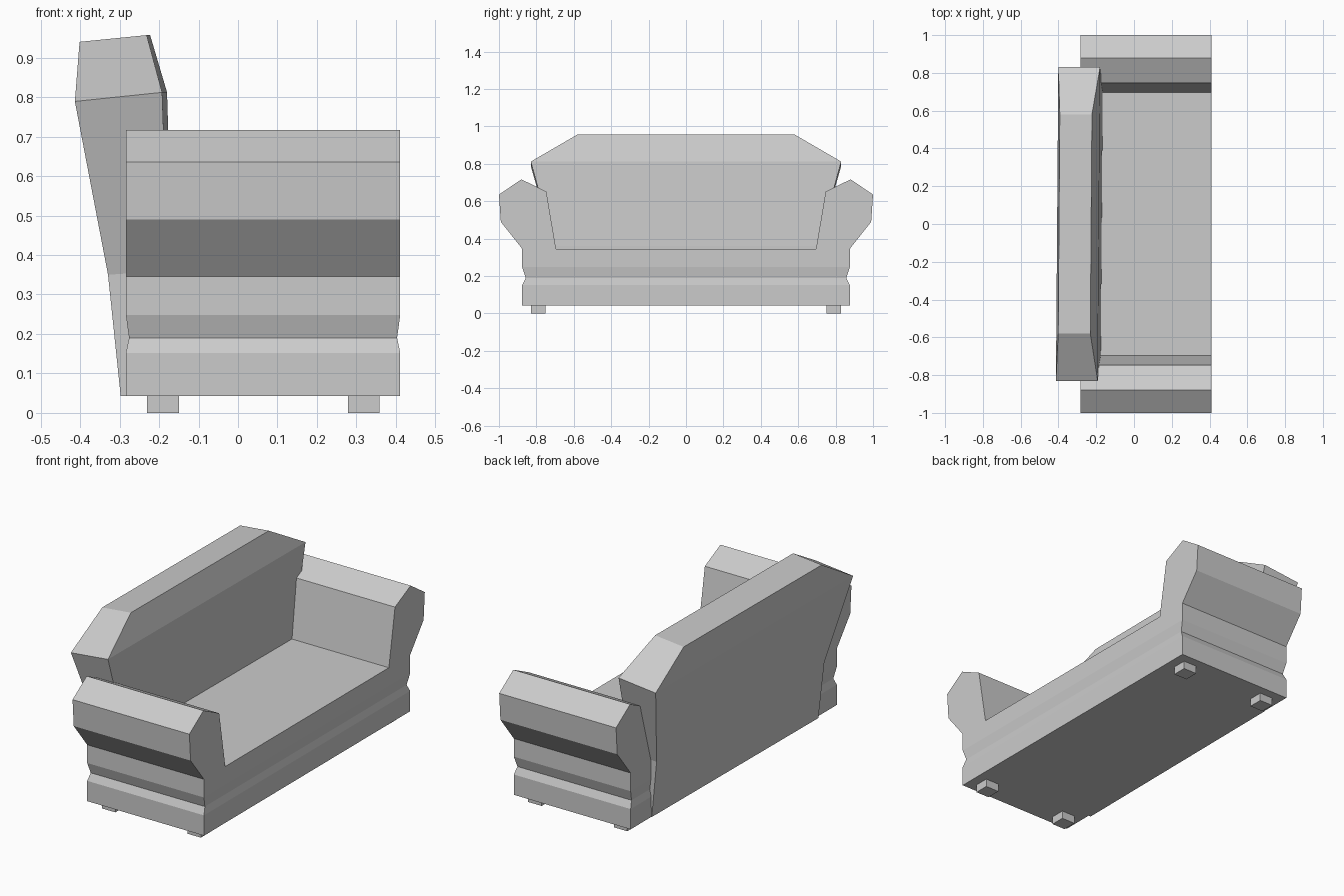
import bpy
import bmesh

if "Cube" in bpy.data.objects:
    bpy.data.objects.remove(bpy.data.objects["Cube"])


def loft(name, rings):
    """Join equal-sized rings of points with flat faces and cap both ends."""
    bm = bmesh.new()
    loops = [[bm.verts.new(p) for p in ring] for ring in rings]
    n = len(loops[0])
    for a, b in zip(loops, loops[1:]):
        for i in range(n):
            j = (i + 1) % n
            bm.faces.new((a[i], a[j], b[j], b[i]))
    bm.faces.new(loops[0])
    bm.faces.new(loops[-1])
    bmesh.ops.recalc_face_normals(bm, faces=bm.faces[:])
    mesh = bpy.data.meshes.new(name)
    bm.to_mesh(mesh)
    bm.free()
    obj = bpy.data.objects.new(name, mesh)
    bpy.context.collection.objects.link(obj)
    return obj


def mirror_y(obj):
    mod = obj.modifiers.new("Mirror", 'MIRROR')
    mod.use_axis = (False, True, False)


def rect(x0, x1, y0, y1, z):
    return [(x0, y0, z), (x1, y0, z), (x1, y1, z), (x0, y1, z)]


X0, X1 = -0.284, 0.411

# Seat base with a shallow groove around it: (height, x inset, half width)
levels = [(0.043, 0, 0.876), (0.152, 0, 0.876), (0.19, 0.008, 0.857),
          (0.248, 0, 0.876), (0.346, 0, 0.876)]
loft("seat_base", [rect(X0 + i, X1 - i, -w, w, z) for z, i, w in levels])

# Flared arms: y-z profile extruded along x
arm_profile = [(0.695, 0.346), (0.876, 0.346), (0.99, 0.49),
               (1.0, 0.636), (0.88, 0.717), (0.747, 0.652)]
mirror_y(loft("armrests", [[(x, y, z) for y, z in arm_profile] for x in (X0, X1)]))

# Backrest: (rear x, rear z, front x, front z, half width), set very slightly askew
sections = [(-0.292, 0.043, -0.172, 0.046, 0.70), (-0.324, 0.35, -0.171, 0.36, 0.705),
            (-0.407, 0.789, -0.186, 0.812, 0.83), (-0.397, 0.94, -0.227, 0.957, 0.58)]
loft("backrest", [
    [(x + 0.0075 * y, y, z) for x, y, z in
     ((xr, -w, zr), (xf, -w, zf), (xf, w, zf), (xr, w, zr))]
    for xr, zr, xf, zf, w in sections])

# Four block feet
for label, x in (("rear", -0.23), ("front", 0.279)):
    mirror_y(loft(label + "_feet",
                  [rect(x, x + 0.08, 0.75, 0.828, z) for z in (0, 0.043)]))
